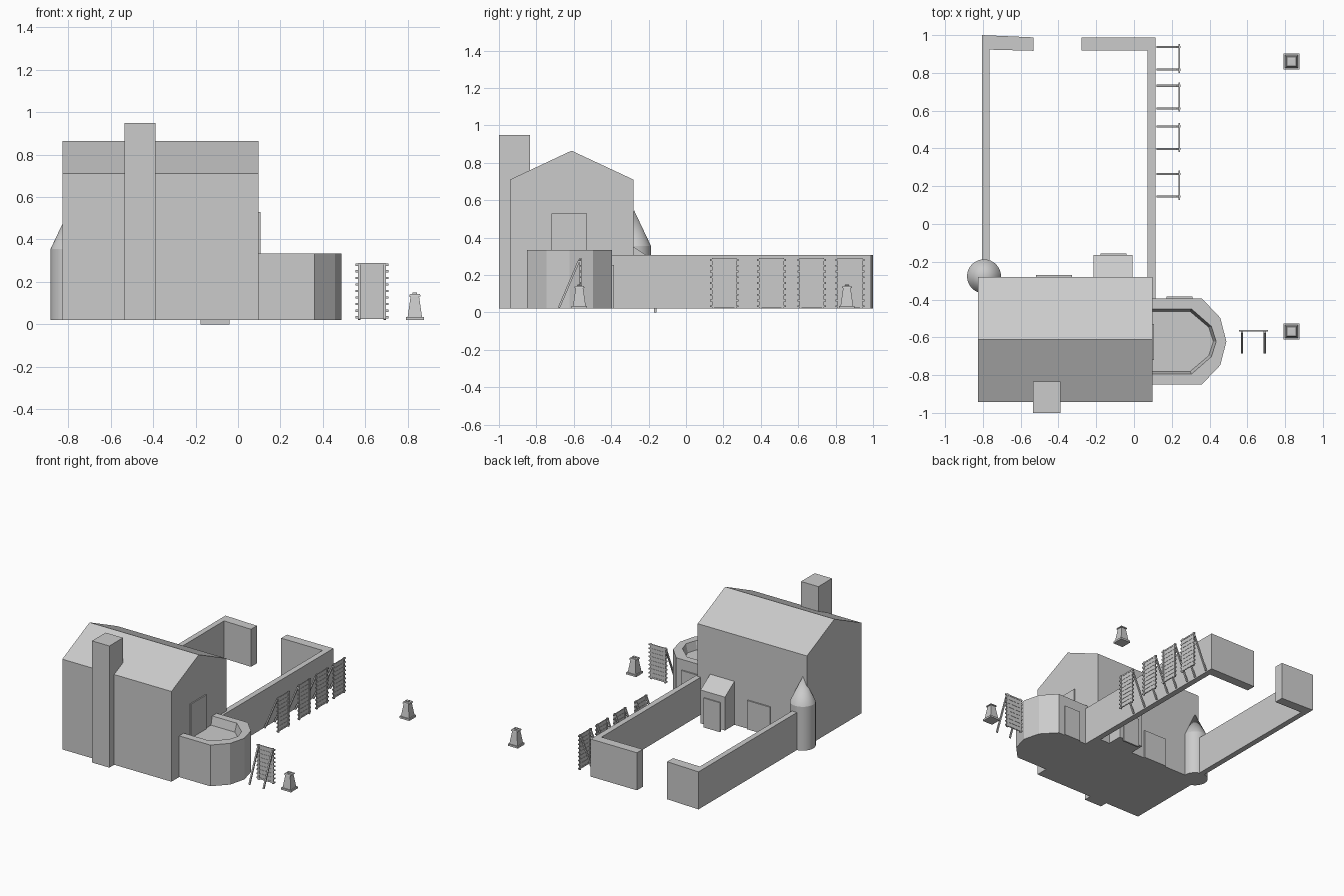
import bpy, bmesh, math
from mathutils import Matrix, Vector

if "Cube" in bpy.data.objects:
    bpy.data.objects.remove(bpy.data.objects["Cube"])

BASE = 0.02


def finish(name, bm, matrix=None):
    bmesh.ops.recalc_face_normals(bm, faces=bm.faces[:])
    me = bpy.data.meshes.new(name)
    bm.to_mesh(me)
    bm.free()
    ob = bpy.data.objects.new(name, me)
    bpy.context.collection.objects.link(ob)
    if matrix:
        ob.matrix_world = matrix
    return ob


def extrude(name, pts, vec):
    """Solid prism: planar 3D outline swept along vec."""
    bm = bmesh.new()
    f = bm.faces.new([bm.verts.new(p) for p in pts])
    r = bmesh.ops.extrude_face_region(bm, geom=[f], use_keep_orig=True)
    bmesh.ops.translate(bm, vec=vec, verts=[v for v in r["geom"] if isinstance(v, bmesh.types.BMVert)])
    return finish(name, bm)


def plan(name, pts, z0, z1):
    return extrude(name, [(x, y, z0) for x, y in pts], (0, 0, z1 - z0))


def box_into(bm, x0, x1, y0, y1, z0, z1):
    m = Matrix.Translation(((x0 + x1) / 2, (y0 + y1) / 2, (z0 + z1) / 2)) @ Matrix.Diagonal((x1 - x0, y1 - y0, z1 - z0, 1))
    bmesh.ops.create_cube(bm, size=1, matrix=m)


def box(name, *b):
    bm = bmesh.new()
    box_into(bm, *b)
    return finish(name, bm)


def loft(name, rings, matrix=None):
    """Closed solid through a list of equal-length rings."""
    bm = bmesh.new()
    vs = [[bm.verts.new(p) for p in r] for r in rings]
    n = len(vs[0])
    for a, b in zip(vs, vs[1:]):
        for i in range(n):
            j = (i + 1) % n
            bm.faces.new((a[i], a[j], b[j], b[i]))
    bm.faces.new(vs[0])
    bm.faces.new(vs[-1])
    return finish(name, bm, matrix)


# House with gable roof, chimney
extrude("house", [(-0.827, y, z) for y, z in
        [(-0.942, BASE), (-0.28, BASE), (-0.28, 0.71), (-0.612, 0.865), (-0.942, 0.71)]], (0.924, 0, 0))
box("chimney", -0.535, -0.388, -1.0, -0.835, BASE, 0.95)

# Lean-to porch
extrude("porch", [(-0.214, y, z) for y, z in
        [(-0.285, BASE), (-0.165, BASE), (-0.165, 0.275), (-0.285, 0.355)]], (0.206, 0, 0))

# Doors
box("porch_door", -0.177, -0.04, -0.17, -0.157, 0.0, 0.225)
box("yard_door", -0.52, -0.327, -0.285, -0.27, BASE, 0.24)
box("bastion_door", 0.172, 0.31, -0.40, -0.385, BASE, 0.255)
box("terrace_door", 0.09, 0.106, -0.72, -0.53, 0.27, 0.53)

# Bastion with sunken terrace (steep inner walls)
half_out = [(0.09, 0.227), (0.36, 0.227), (0.457, 0.125)]
half_in = [(0.09, 0.172), (0.305, 0.172), (0.41, 0.08)]
half_floor = [(0.09, 0.158), (0.298, 0.158), (0.396, 0.075)]


def ring(half, tip, z):
    c = -0.622
    pts = [(x, c + h, z) for x, h in half] + [(tip, c, z)]
    return pts + [(x, c - h, z) for x, h in reversed(half)]


loft("bastion", [ring(half_out, 0.489, BASE), ring(half_out, 0.489, 0.335),
                 ring(half_in, 0.435, 0.335), ring(half_floor, 0.42, 0.27)])

# Courtyard walls
plan("left_wall", [(-0.806, -0.28), (-0.764, -0.28), (-0.764, 0.923), (-0.532, 0.917),
                   (-0.532, 0.988), (-0.806, 1.0)], BASE, 0.307)
plan("right_wall", [(0.115, -0.42), (0.115, 0.988), (-0.277, 0.988), (-0.277, 0.918),
                    (0.072, 0.918), (0.072, -0.42)], BASE, 0.307)

# Round corner tower and cone roof
for name, r2, z0, z1 in (("tower", 0.09, BASE, 0.355), ("tower_roof", 0.0, 0.355, 0.545)):
    bm = bmesh.new()
    bmesh.ops.create_cone(bm, cap_ends=True, segments=32, radius1=0.09, radius2=r2, depth=z1 - z0,
                          matrix=Matrix.Translation((-0.794, -0.277, (z0 + z1) / 2)))
    bmesh.ops.remove_doubles(bm, verts=bm.verts[:], dist=1e-5)
    ob = finish(name, bm)
    bpy.ops.object.select_all(action="DESELECT")
    ob.select_set(True)
    bpy.context.view_layer.objects.active = ob
    bpy.ops.object.shade_smooth_by_angle(angle=math.radians(35))


# Propped slatted racks
def rack(name, x, y, rot):
    bm = bmesh.new()
    box_into(bm, -0.062, 0.062, -0.002, 0.002, 0.025, 0.288)
    for i in range(9):
        z = 0.033 + i * 0.031
        box_into(bm, -0.077, 0.077, -0.004, 0.004, z - 0.005, z + 0.005)
    top, foot = Vector((0, -0.006, 0.28)), Vector((0, -0.115, BASE + 0.004))
    d = foot - top
    for s in (-0.06, 0.06):
        box_into(bm, s - 0.006, s + 0.006, -0.005, 0.005, BASE, 0.29)
        m = (Matrix.Translation((top + foot) / 2 + Vector((s, 0, 0))) @ d.to_track_quat("Z", "Y").to_matrix().to_4x4()
             @ Matrix.Diagonal((0.011, 0.011, d.length, 1)))
        bmesh.ops.create_cube(bm, size=1, matrix=m)
    finish(name, bm, Matrix.Translation((x, y, 0)) @ Matrix.Rotation(rot, 4, "Z"))


for i, y in enumerate((0.877, 0.672, 0.457, 0.205)):
    rack(f"wall_rack_{i + 1}", 0.24, y, -math.pi / 2)
rack("free_rack", 0.632, -0.565, 0)

# Tapered square lanterns
profile = [(0.042, 0.02), (0.042, 0.034), (0.034, 0.034), (0.02, 0.132), (0.027, 0.132),
           (0.024, 0.142), (0.011, 0.143), (0.011, 0.15)]
for name, y in (("back_lantern", 0.86), ("front_lantern", -0.57)):
    loft(name, [[(-h, -h, z), (h, -h, z), (h, h, z), (-h, h, z)] for h, z in profile],
         Matrix.Translation((0.834, y, 0)))
